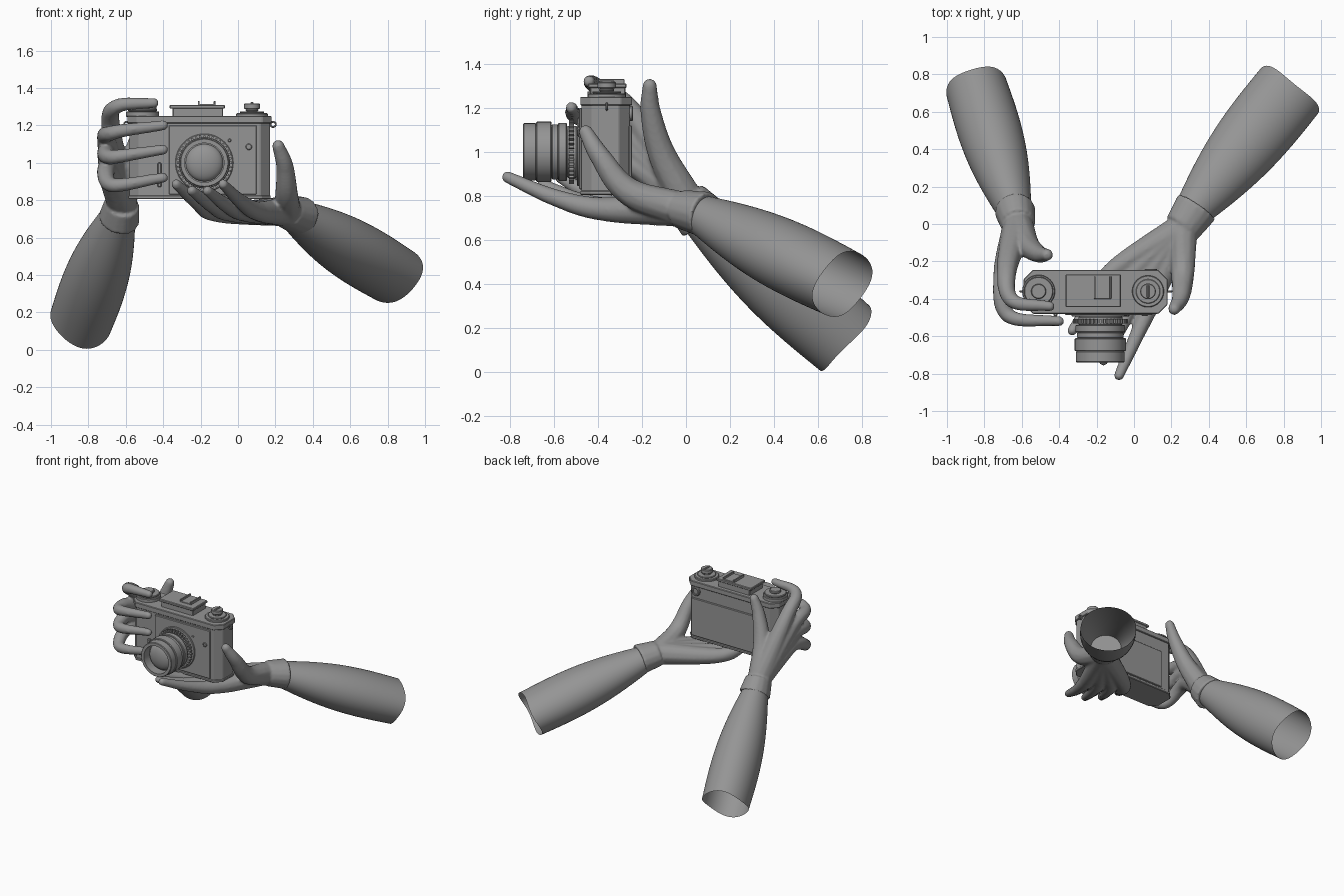
import bpy, bmesh, math
from math import sin, cos, pi
from mathutils import Vector, Matrix

if "Cube" in bpy.data.objects:
    bpy.data.objects.remove(bpy.data.objects["Cube"])

UP, FRONT, BACK = Vector((0, 0, 1)), Vector((0, -1, 0)), Vector((0, 1, 0))
clay = (.3, .3, .3, 1)
grey = bpy.data.materials.new("clay grey")
grey.use_nodes = True
grey.diffuse_color = clay
grey.node_tree.nodes["Principled BSDF"].inputs["Base Color"].default_value = clay


def finish(bm, name, smooth=False):
    bmesh.ops.recalc_face_normals(bm, faces=bm.faces)
    mesh = bpy.data.meshes.new(name)
    bm.to_mesh(mesh)
    bm.free()
    mesh.materials.append(grey)
    ob = bpy.data.objects.new(name, mesh)
    bpy.context.collection.objects.link(ob)
    for face in mesh.polygons:
        face.use_smooth = smooth
    return ob


def smooth_sides(ob):
    bpy.ops.object.select_all(action='DESELECT')
    ob.select_set(True)
    bpy.context.view_layer.objects.active = ob
    bpy.ops.object.shade_smooth_by_angle(angle=math.radians(35))


def prism(name, low, high, chamfer=0.0, bevel=.004):
    """Upright block between two corners, its vertical edges chamfered."""
    low, high = Vector(low), Vector(high)
    bm = bmesh.new()
    place = Matrix.Translation((low + high) / 2) @ Matrix.Diagonal((high - low).to_4d())
    bmesh.ops.create_cube(bm, size=1, matrix=place)
    if chamfer:
        upright = [e for e in bm.edges if abs(e.verts[0].co.z - e.verts[1].co.z) > .001]
        bmesh.ops.bevel(bm, geom=upright, offset=chamfer, segments=1, affect='EDGES')
    bmesh.ops.bevel(bm, geom=bm.edges[:], offset=bevel, segments=1, affect='EDGES')
    return finish(bm, name)


def stack(name, centre, axis, steps, hollow=0.0, sink=0.0):
    """Turned part made of (radius, thickness) discs, with an optional recess."""
    profile, height = [(0, 0)], 0
    for radius, thick in steps:
        edge = min(thick, .012) / 3
        profile += [(radius - edge, height), (radius, height + edge)]
        height += thick
        profile += [(radius, height - edge), (radius - edge, height)]
    profile += [(hollow, height), (hollow, height - sink), (0, height - sink)]
    bm = bmesh.new()
    points = [bm.verts.new((r, 0, h)) for r, h in profile]
    edges = [bm.edges.new(pair) for pair in zip(points, points[1:])]
    bmesh.ops.spin(bm, geom=points + edges, cent=(0, 0, 0), axis=UP, angle=2 * pi, steps=48)
    bmesh.ops.remove_doubles(bm, verts=bm.verts, dist=.0002)
    turn = UP.rotation_difference(axis).to_matrix().to_4x4()
    bmesh.ops.transform(bm, matrix=Matrix.Translation(centre) @ turn, verts=bm.verts)
    smooth_sides(finish(bm, name))


def limb(bm, start, end, size_start, size_end, bulge=0.0, wave=0.0, cap=False):
    """Elliptical tube; sizes are (half width, half height)."""
    direction = (end - start).normalized()
    side = direction.cross(UP).normalized()
    rise = side.cross(direction)
    count, sides, rings = 7, 16, []
    for i in range(count):
        t = i / (count - 1)
        size = Vector(size_start).lerp(Vector(size_end), t)
        swell = bulge * sin(pi * t)
        ring = []
        for k in range(sides):
            a = 2 * pi * k / sides
            point = start.lerp(end, t) + side * (size.x + swell) * cos(a) + rise * (size.y + swell) * sin(a)
            ring.append(bm.verts.new(point + direction * wave * sin(3 * a) * t ** 4))
        rings.append(ring)
    for a, b in zip(rings, rings[1:]):
        for k in range(sides):
            j = (k + 1) % sides
            bm.faces.new((a[k], a[j], b[j], b[k]))
    if cap:
        bm.faces.new(rings[0])
        bm.faces.new(rings[-1])


def digit(bm, points, thickness=1.0):
    """Chain of close balls from the wrist along a smooth path, tapering to the tip."""
    radii = [.082, .054 * thickness, .04 * thickness, .028 * thickness]
    ends = [2 * points[0] - points[1]] + points + [2 * points[-1] - points[-2]]
    for n in range(len(points) - 1):
        a, b, c, d = ends[n:n + 4]
        steps = int((c - b).length / .01) + 1
        for i in range(steps + 1):
            t = i / steps
            spot = b + t / 2 * (c - a + t * (2 * a - 5 * b + 4 * c - d + t * (3 * (b - c) + d - a)))
            radius = radii[n] + (radii[n + 1] - radii[n]) * t
            bmesh.ops.create_icosphere(bm, subdivisions=2, radius=radius, matrix=Matrix.Translation(spot))


def hand(name, wrist, fingers, thumb, cuff_end, cuff_size):
    bm = bmesh.new()
    for finger in fingers:
        digit(bm, [wrist] + finger)
    digit(bm, [wrist] + thumb, 1.2)
    limb(bm, wrist, cuff_end, Vector(cuff_size) * .85, cuff_size, cap=True)
    ob = finish(bm, name, True)
    fuse = ob.modifiers.new("fuse", 'REMESH')
    fuse.mode, fuse.voxel_size, fuse.use_smooth_shade = 'VOXEL', .009, True
    relax = ob.modifiers.new("relax", 'SMOOTH')
    relax.factor, relax.iterations = .5, 6


def forearm(name, wrist, elbow, wrist_size, elbow_size):
    bm = bmesh.new()
    limb(bm, Vector(wrist), Vector(elbow), wrist_size, elbow_size, bulge=.04, wave=.012)
    soften = finish(bm, name, True).modifiers.new("soften", 'SUBSURF')
    soften.levels = soften.render_levels = 2


# Forearms, open at the elbow end
forearm("left_forearm", (.28, .03, .735), (.83, .71, .4), (.09, .08), (.2, .16))
forearm("right_forearm", (-.63, .04, .735), (-.84, .72, .155), (.085, .095), (.17, .19))

# Left hand, palm up beneath the camera, fingers fanned under the lens
fingers = []
for i in range(4):
    knuckle = Vector((.11, -.38, .74)).lerp(Vector((-.11, -.25, .735)), i / 3)
    tip = Vector((-.08, -.81, .885)).lerp(Vector((-.33, -.57, .885)), i / 3)
    if i in (1, 2):
        tip.z -= .035
    fingers.append([knuckle, knuckle.lerp(tip, .5) - UP * .02, tip])
hand("left_hand", Vector((.26, -.02, .74)), fingers,
     [Vector((.26, -.26, .82)), Vector((.25, -.39, .98)), Vector((.215, -.455, 1.09))],
     Vector((.335, .09, .715)), (.12, .105))

# Right hand wrapped round the grip, forefinger on the shutter, thumb behind
fingers = [[Vector((-.68, -.25, 1.18)), Vector((-.65, -.41, 1.3)), Vector((-.45, -.44, 1.32))]]
for height in (1.2, 1.07, .92):
    fingers.append([Vector((-.7, -.28, .5 + height / 2)), Vector((-.67, -.49, height - .04)),
                    Vector((-.4, -.52, height))])
hand("right_hand", Vector((-.62, 0, .78)), fingers,
     [Vector((-.57, -.11, .99)), Vector((-.51, -.16, 1.18)), Vector((-.465, -.165, 1.3))],
     Vector((-.637, .075, .695)), (.11, .122))

# Camera body with chamfered ends, plates and panels
prism("camera_body", (-.58, -.475, .81), (.17, -.255, 1.215), .05)
prism("top_plate", (-.59, -.48, 1.21), (.18, -.245, 1.25), .05)
prism("base_plate", (-.585, -.48, .805), (.175, -.25, .825), .05)
prism("front_panel", (-.37, -.486, .83), (.1, -.47, 1.2))
prism("back_door", (-.46, -.26, .83), (.13, -.245, 1.12))
prism("focus_lever", (-.43, -.492, .87), (-.41, -.47, 1))

# Viewfinder housing and accessory shoe
prism("viewfinder_housing", (-.35, -.435, 1.24), (-.08, -.275, 1.295))
prism("housing_lid", (-.365, -.445, 1.29), (-.07, -.27, 1.31))
prism("shoe_base", (-.215, -.4, 1.3), (-.12, -.28, 1.315), bevel=.002)
for side, x in (("right", -.215), ("left", -.13)):
    prism(side + "_shoe_rail", (x, -.4, 1.31), (x + .01, -.28, 1.33), bevel=.002)

# Strap lugs
for side, x in (("right", -.595), ("left", .188)):
    bpy.ops.mesh.primitive_torus_add(location=(x, -.36, 1.205), rotation=(pi / 2, 0, 0), major_radius=.014,
                                     minor_radius=.005, major_segments=16, minor_segments=8)
    lug = bpy.context.object
    lug.name = side + "_strap_lug"
    lug.data.materials.append(grey)
    smooth_sides(lug)

# Top dials
stack("rewind_dial", (.075, -.36, 1.245), UP, [(.085, .02), (.065, .01), (.034, .012), (.042, .03)])
prism("rewind_key", (.068, -.395, 1.31), (.082, -.325, 1.325))
stack("shutter_dial", (-.51, -.36, 1.245), UP, [(.088, .03), (.078, .015), (.04, .02)])

# Lens barrel, ribbed focus ring and domed glass
middle = Vector((-.18, -.48, 1))
stack("lens_barrel", middle, FRONT,
      [(.155, .015), (.118, .045), (.132, .04), (.125, .03), (.137, .07), (.13, .06)], .105, .07)
bm = bmesh.new()
for k in range(40):
    spin = Matrix.Rotation(2 * pi * k / 40, 4, 'Y')
    offset = Matrix.Translation((.132, -.04, 0)) @ Matrix.Diagonal((.03, .022, .011, 1))
    bmesh.ops.create_cube(bm, size=1, matrix=Matrix.Translation(middle) @ spin @ offset)
finish(bm, "focus_ribs")
bm = bmesh.new()
bmesh.ops.create_uvsphere(bm, u_segments=32, v_segments=16, radius=.1,
                          matrix=Matrix.Translation(middle + FRONT * .19) @ Matrix.Diagonal((1, .45, 1, 1)))
finish(bm, "lens_glass", True)

# Small round fittings, front and back
stack("front_screw", (.058, -.48, 1.085), FRONT, [(.017, .012)], .01, .006)
stack("timer_window", (-.045, -.48, 1.12), FRONT, [(.009, .01)])
stack("finder_eyepiece", (.09, -.26, 1.175), BACK, [(.034, .02)], .022, .01)
